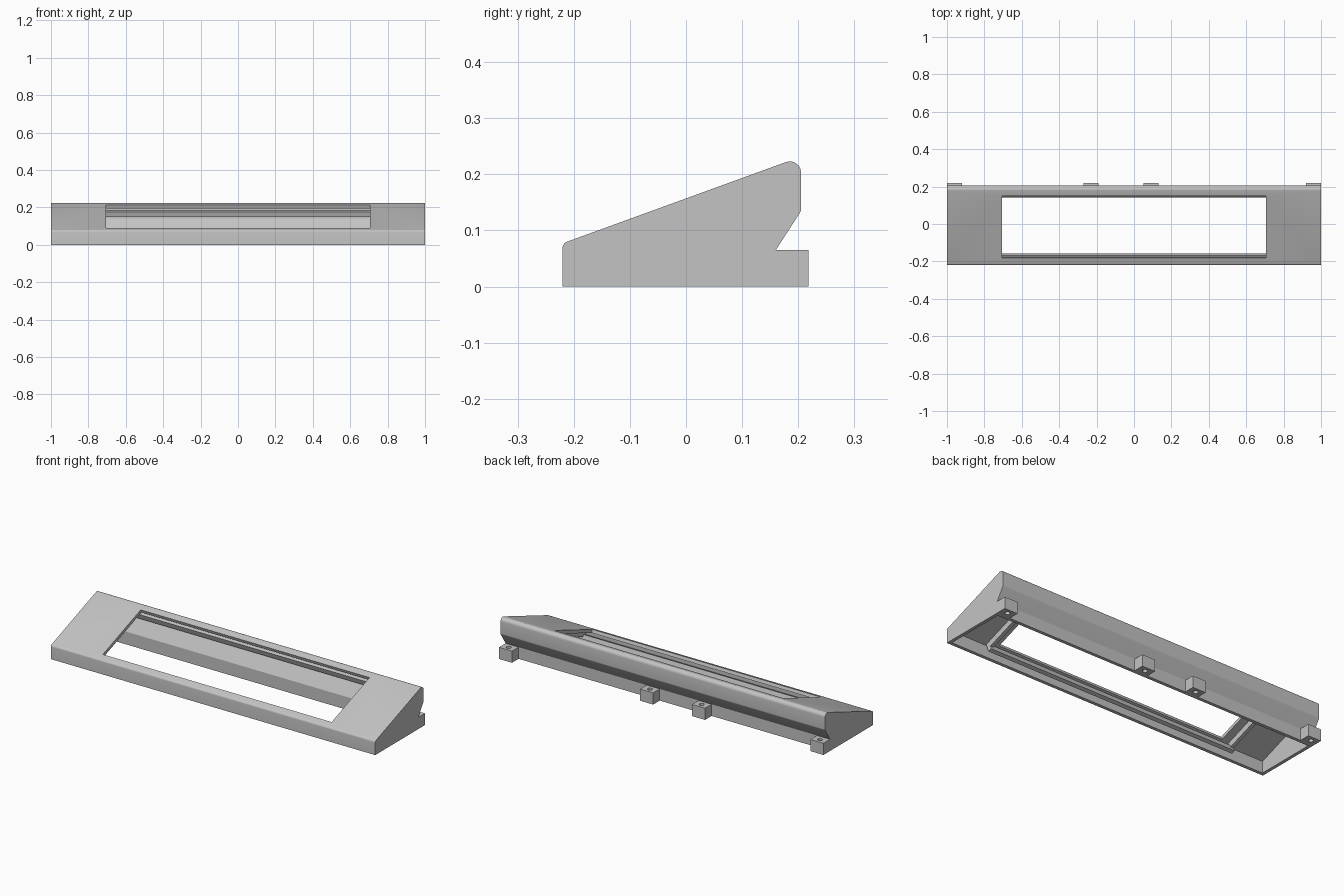
import bpy, bmesh, math

if "Cube" in bpy.data.objects:
    bpy.data.objects.remove(bpy.data.objects["Cube"], do_unlink=True)

grey = bpy.data.materials.new("light_grey")
grey.use_nodes = True
colour = (0.55, 0.55, 0.55, 1)
grey.diffuse_color = colour
grey.node_tree.nodes["Principled BSDF"].inputs["Base Color"].default_value = colour

TILT = math.radians(20)
COS, SIN = math.cos(TILT), math.sin(TILT)
WALL = 0.018


def slope(s, depth):
    """Point s along the sloping face and depth below it, as (y, z)."""
    return (s * COS + depth * SIN, 0.157 + s * SIN - depth * COS)


def arc(y, z, radius, start, end, steps):
    angles = [math.radians(start + (end - start) * i / steps) for i in range(steps + 1)]
    return [(y + radius * math.cos(a), z + radius * math.sin(a)) for a in angles]


def prism(name, profile, x0, x1):
    """Extrude a (y, z) profile along x."""
    bm = bmesh.new()
    face = bm.faces.new([bm.verts.new((x0, y, z)) for y, z in profile])
    new = bmesh.ops.extrude_face_region(bm, geom=[face])["geom"]
    bmesh.ops.translate(bm, vec=(x1 - x0, 0, 0),
                        verts=[v for v in new if isinstance(v, bmesh.types.BMVert)])
    bmesh.ops.recalc_face_normals(bm, faces=bm.faces)
    mesh = bpy.data.meshes.new(name)
    bm.to_mesh(mesh)
    bm.free()
    mesh.materials.append(grey)
    obj = bpy.data.objects.new(name, mesh)
    bpy.context.collection.objects.link(obj)
    return obj


def cut(target, cutter):
    """Subtract a cutter from the target, then discard the cutter."""
    cutter.hide_render = True
    mod = target.modifiers.new("cut", "BOOLEAN")
    mod.operation, mod.solver, mod.object = "DIFFERENCE", "EXACT", cutter
    bpy.context.view_layer.objects.active = target
    bpy.ops.object.modifier_apply(modifier=mod.name)
    bpy.data.objects.remove(cutter, do_unlink=True)


def smooth(obj):
    bpy.ops.object.select_all(action="DESELECT")
    obj.select_set(True)
    bpy.context.view_layer.objects.active = obj
    bpy.ops.object.shade_smooth_by_angle(angle=math.radians(25))


def box(y0, y1, z0, z1):
    return [(y0, z0), (y1, z0), (y1, z1), (y0, z1)]


# Hollow sloping housing, open underneath
outer = ([(0.16, 0), (0.16, 0.065)] + arc(0.193, 0.138, 0.012, -33, 0, 3)
         + arc(0.185, 0.2031, 0.02, 0, 110, 8)
         + arc(-0.208, 0.0686, 0.012, 110, 180, 5) + [(-0.22, 0)])
inner = [(0.16 - WALL, -0.02), (0.16 - WALL, 0.071), (0.187, 0.142), (0.187, 0.201),
         slope(0.19, WALL), slope(-0.221, WALL), (-0.202, -0.02)]
housing = prism("housing", outer, -1, 1)
cut(housing, prism("cavity_cutter", inner, -1 + WALL, 1 - WALL))

# Window cut square to the slope
window = [slope(-0.194, -0.02), slope(0.16, -0.02), slope(0.16, 0.036), slope(-0.194, 0.036)]
cut(housing, prism("window_cutter", window, -0.705, 0.705))
smooth(housing)

# Rails that leave a slot below the window edges
for name, s0, s1 in (("back_rail", 0.16, 0.188), ("front_rail", -0.215, -0.194)):
    prism(name, [slope(s0, 0.038), slope(s1, 0.038), slope(s1, 0.068), slope(s0, 0.068)],
          -0.77, 0.77)

# End bars joining the rails to the panel
for name, side in (("right_end_bar", -1), ("left_end_bar", 1)):
    prism(name, [slope(-0.215, 0.016), slope(0.185, 0.016),
                 slope(0.185, 0.05), slope(-0.215, 0.05)], side * 0.75, side * 0.77)

# Mounting tabs with vertical screw holes
for i, x in enumerate((-0.96, -0.23, 0.09, 0.96)):
    tab = prism(f"mounting_tab_{i + 1}", box(0.158, 0.218, 0, 0.065), x - 0.04, x + 0.04)
    bpy.ops.mesh.primitive_cylinder_add(vertices=20, radius=0.013, depth=0.2,
                                        location=(x, 0.19, 0.03))
    cut(tab, bpy.context.object)
    smooth(tab)
